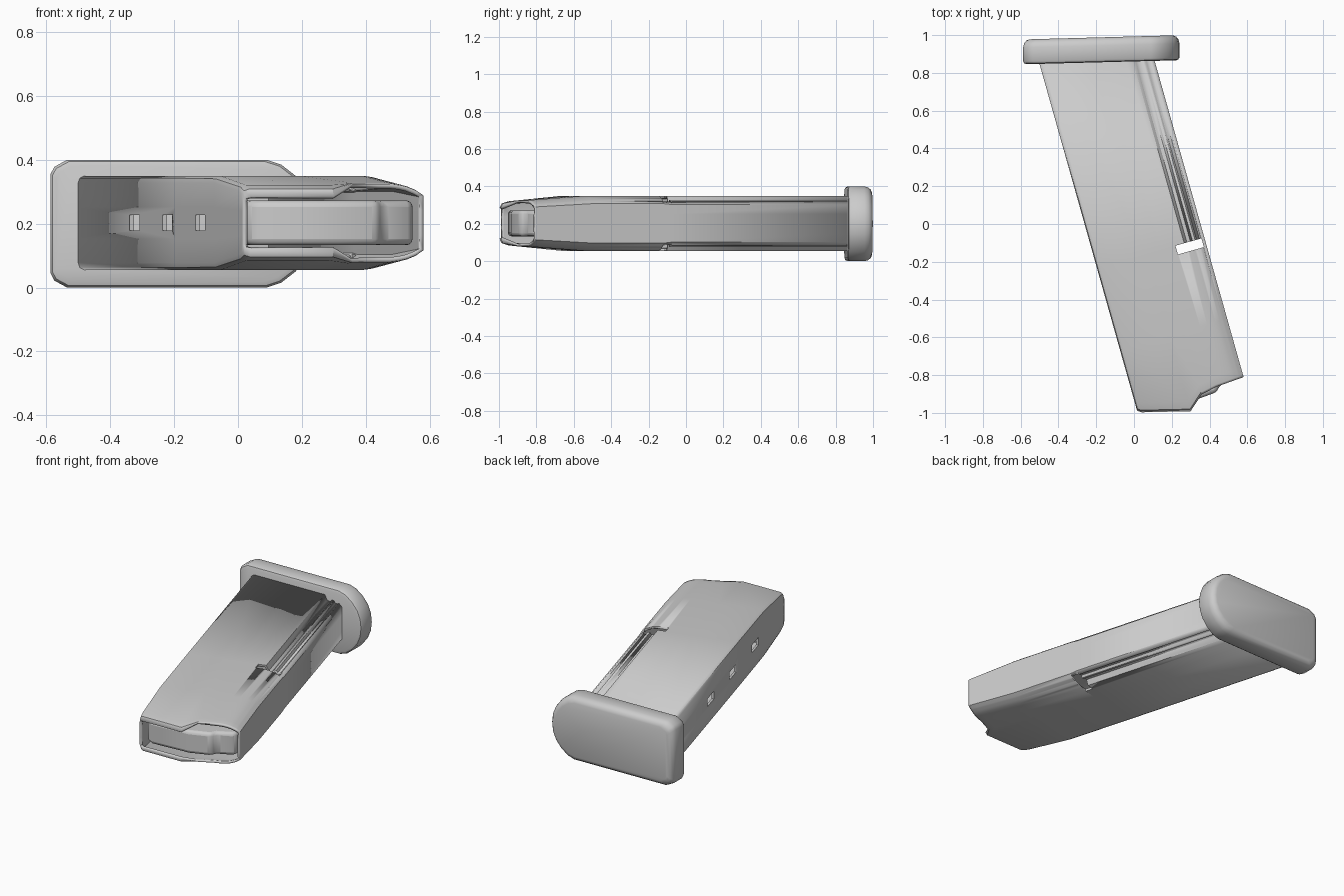
import bpy, bmesh
from math import radians
from mathutils import Vector

if "Cube" in bpy.data.objects:
    bpy.data.objects.remove(bpy.data.objects["Cube"])

D = Vector((0.271, -0.963, 0))   # along the tube, towards the open end
E = Vector((0.963, 0.271, 0))    # across the tube
MID = 0.2025


def place(s, v, h):
    return D * s + E * v + Vector((0, 0, MID + h))


def make(name, rings, cap=True, angle=35):
    """Loft closed rings of points into an object."""
    bm = bmesh.new()
    loops = [[bm.verts.new(p) for p in r] for r in rings]
    n = len(loops[0])
    for a, b in zip(loops, loops[1:]):
        for i in range(n):
            j = (i + 1) % n
            bm.faces.new((a[i], a[j], b[j], b[i]))
    if cap:
        bm.faces.new(loops[0])
        bm.faces.new(loops[-1])
    bmesh.ops.recalc_face_normals(bm, faces=bm.faces)
    me = bpy.data.meshes.new(name)
    bm.to_mesh(me)
    bm.free()
    ob = bpy.data.objects.new(name, me)
    bpy.context.collection.objects.link(ob)
    bpy.ops.object.select_all(action='DESELECT')
    ob.select_set(True)
    bpy.context.view_layer.objects.active = ob
    bpy.ops.object.shade_smooth_by_angle(angle=radians(angle))
    return ob


def box(name, s0, s1, v0, v1, h):
    rect = [(v0, -h), (v1, -h), (v1, h), (v0, h)]
    return make(name, [[place(s, v, k) for v, k in rect] for s in (s0, s1)])


def bevel(ob, width, segments):
    m = ob.modifiers.new("bevel", 'BEVEL')
    m.width, m.segments, m.limit_method = width, segments, 'ANGLE'
    m.angle_limit = radians(40)


# Half cross-sections of the tube: (across, half height)
FRONT = [(-.252, .05), (-.252, .125), (-.247, .14), (-.232, .1475), (.02, .1475), (.10, .1475), (.19, .1475)]
GROOVED = FRONT + [(.228, .1475), (.243, .116), (.262, .113), (.274, .126), (.288, .126),
                   (.296, .112), (.312, .112), (.32, .118), (.339, .1), (.339, .05)]
PLAIN = FRONT + [(.228, .1475), (.243, .146), (.262, .143), (.274, .140), (.288, .136),
                 (.296, .132), (.312, .125), (.32, .12), (.339, .105), (.339, .05)]
SHOULDER = [(v, min(h, .138) if v < -.24 else h) for v, h in PLAIN]
NECK = [(v, h * (.80 if v < .05 else .86)) for v, h in PLAIN]
LIP = [(v, h * (.46 if v < .05 else .72)) for v, h in PLAIN]
TIP = [(-.252, .955), (-.232, .97), (.02, 1.035), (.10, .965), (.19, .947), (.339, .937)]


def tip_s(v):
    for (a, p), (b, q) in zip(TIP, TIP[1:]):
        if v <= b:
            return p + (q - p) * (v - a) / (b - a)
    return TIP[-1][1]


def ring(half, s_of):
    up = [place(s_of(v), v, h) for v, h in half]
    down = [place(s_of(v), v, -h) for v, h in reversed(half)]
    return up + down


# Hollow tube with grooved rear strip and inward feed lips
tube = make("tube", [
    ring(GROOVED, lambda v: (.271 * v - .92) / .963),
    ring(GROOVED, lambda v: .172),
    ring(PLAIN, lambda v: .216),
    ring(SHOULDER, lambda v: .62),
    ring(NECK, lambda v: tip_s(v) - .05),
    ring([(v, h * (.72 if v < .05 else .84)) for v, h in PLAIN], lambda v: tip_s(v) - .012),
    ring([(v, h * (.56 if v < .05 else .82)) for v, h in PLAIN], tip_s)], cap=False)
solid = tube.modifiers.new("wall", 'SOLIDIFY')
solid.thickness, solid.offset = 0.014, -1

# Catch notch through both sides, and witness holes in the front wall
cutters = [box("notch_cutter", .17, .218, .18, .323, .3)]
for i, s in enumerate((-.30, .08, .46)):
    cutters.append(box(f"hole_cutter_{i}", s - .055, s + .055, -.3, -.2, .024))
for c in cutters:
    m = tube.modifiers.new(c.name, 'BOOLEAN')
    m.operation, m.object, m.solver = 'DIFFERENCE', c, 'EXACT'
    c.hide_render = True
    c.hide_set(True)

# Follower inside the mouth
prof = [(-.225, .62), (-.225, .90), (-.19, .935), (.05, .985), (.18, .975), (.205, .945),
        (.29, .93), (.315, .91), (.315, .62)]
follower = make("follower", [[place(s, v, h) for v, s in prof] for h in (-.07, .07)])
bevel(follower, .02, 3)

# Base plate: square front, rounded rear, tilted slightly
half = [(-.587, .155), (-.575, .178), (-.535, .2), (.09, .2), (.135, .185), (.18, .15),
        (.215, .105), (.235, .055), (.241, 0)]
outline = half + [(x, -h) for x, h in reversed(half[:-1])]


def plate_ring(y, inset):
    k = 1 - inset / .2
    return [Vector((-.173 + (x + .173) * (1 - inset / .414), y + .025 * (x + .18), .2 + h * k))
            for x, h in outline]


make("base_plate", [plate_ring(y, i) for y, i in (
    (.856, .018), (.861, .006), (.872, 0), (.945, 0), (.966, .005), (.981, .017), (.988, .034))])
